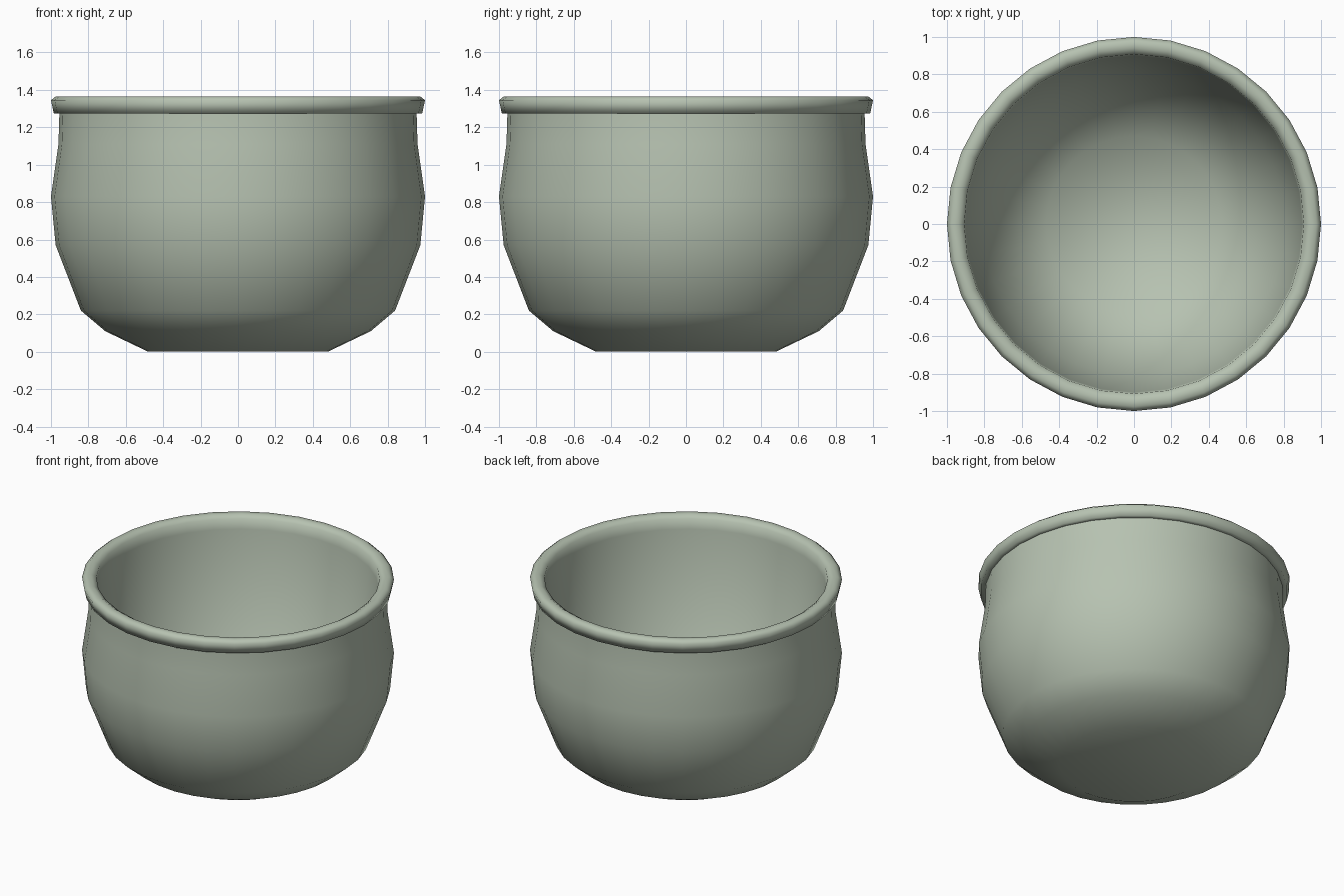
import bpy, bmesh, math
from mathutils import Vector

cube = bpy.data.objects.get("Cube")
if cube:
    bpy.data.objects.remove(cube, do_unlink=True)

SIDES = 32

glaze = bpy.data.materials.new("pale sage glaze")
glaze.use_nodes = True
colour = (0.47, 0.54, 0.44, 1)
glaze.diffuse_color = colour
glaze.node_tree.nodes["Principled BSDF"].inputs["Base Color"].default_value = colour


def lathe(name, profile):
    """Turn a (radius, height) profile around the z axis and cap both ends."""
    bm = bmesh.new()
    verts = [bm.verts.new((r, 0, z)) for r, z in profile]
    edges = [bm.edges.new(pair) for pair in zip(verts, verts[1:])]
    bmesh.ops.spin(bm, geom=verts + edges, cent=Vector(), axis=Vector((0, 0, 1)),
                   angle=math.tau, steps=SIDES)
    bmesh.ops.remove_doubles(bm, verts=bm.verts, dist=0.0005)
    bmesh.ops.holes_fill(bm, edges=[e for e in bm.edges if e.is_boundary], sides=0)
    bmesh.ops.recalc_face_normals(bm, faces=bm.faces)
    for face in bm.faces:
        face.smooth = True
    mesh = bpy.data.meshes.new(name)
    bm.to_mesh(mesh)
    bm.free()
    # Only the crease under the lip stays sharp
    mesh.set_sharp_from_angle(angle=math.radians(85))
    mesh.materials.append(glaze)
    obj = bpy.data.objects.new(name, mesh)
    bpy.context.collection.objects.link(obj)
    return obj


# Outer wall from the foot up to the neck
outer_wall = [(0.48, 0), (0.71, 0.11), (0.84, 0.22), (0.975, 0.57),
              (1.0, 0.83), (0.96, 1.11), (0.955, 1.275)]

# Rolled lip, from its underside over the top to the inside
lip = [(0.985, 1.275), (1.0, 1.345), (0.975, 1.365), (0.94, 1.365),
       (0.908, 1.345), (0.9, 1.275)]

# Inner wall, steep at first and then sloping in to the floor
inner_wall = [(0.81, 0.55), (0.47, 0.05)]

lathe("bowl", outer_wall + lip + inner_wall)
